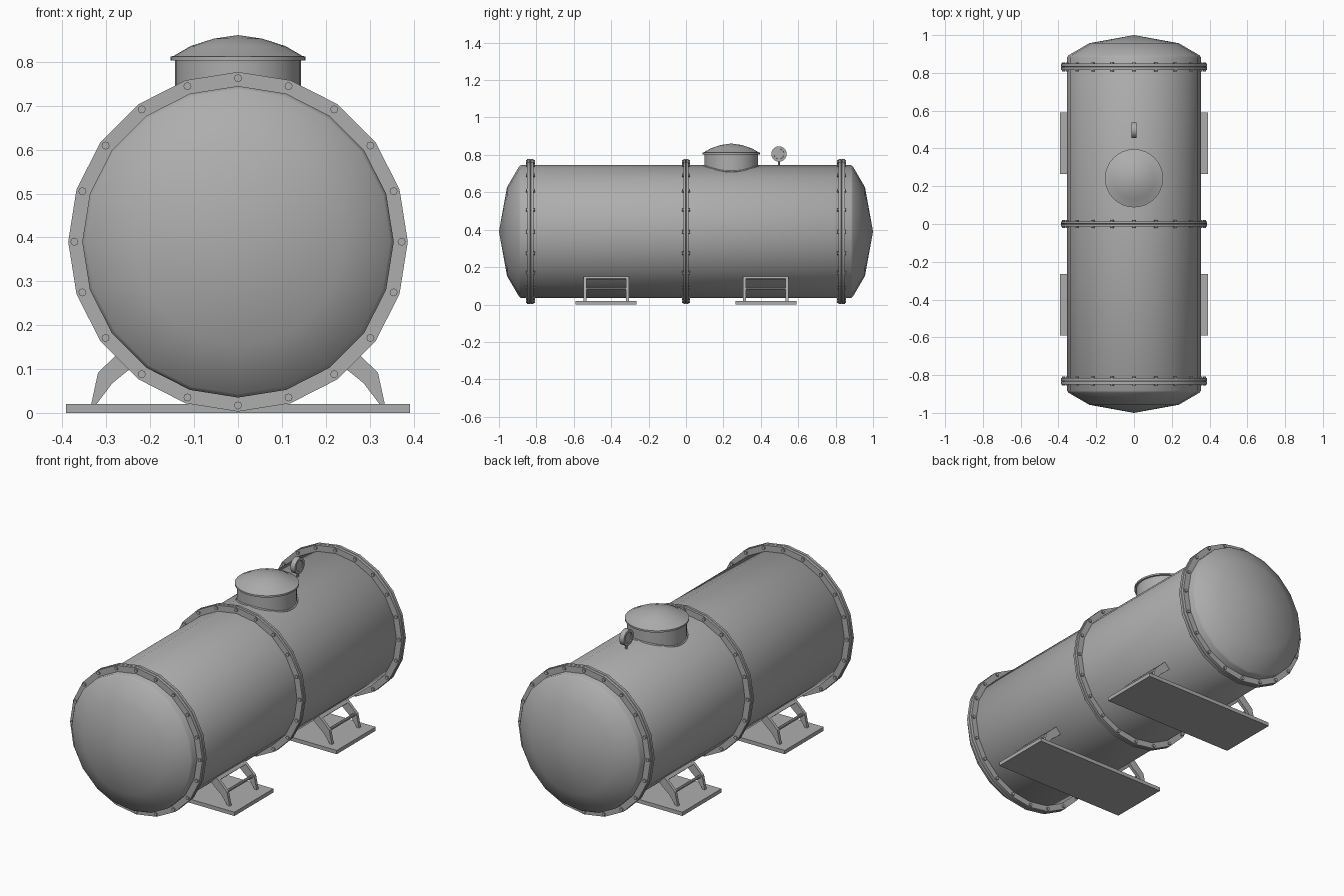
import bpy, bmesh
from math import sin, cos, pi, sqrt, radians
from mathutils import Vector

if "Cube" in bpy.data.objects:
    bpy.data.objects.remove(bpy.data.objects["Cube"])

CZ, R = 0.39, 0.355          # tank axis height and radius

# dark steel paint for every part
steel = bpy.data.materials.new("dark_steel")
steel.diffuse_color = (0.42, 0.42, 0.42, 1)
steel.use_nodes = True
steel.node_tree.nodes["Principled BSDF"].inputs["Base Color"].default_value = steel.diffuse_color


def finish(name, bm, smooth=35):
    bmesh.ops.remove_doubles(bm, verts=bm.verts, dist=1e-5)
    bmesh.ops.recalc_face_normals(bm, faces=bm.faces)
    me = bpy.data.meshes.new(name)
    bm.to_mesh(me)
    bm.free()
    me.materials.append(steel)
    ob = bpy.data.objects.new(name, me)
    bpy.context.collection.objects.link(ob)
    bpy.context.view_layer.objects.active = ob
    if smooth:
        bpy.ops.object.select_all(action='DESELECT')
        ob.select_set(True)
        bpy.ops.object.shade_smooth_by_angle(angle=radians(smooth))
    return ob


def lathe(bm, profile, segs, axis, centre):
    """Spin (radius, height) points about an axis through centre."""
    rings = []
    for r, h in profile:
        ring = []
        for i in range(segs):
            a, b = r * cos(2 * pi * i / segs), r * sin(2 * pi * i / segs)
            p = {'X': (h, a, b), 'Y': (a, h, b), 'Z': (a, b, h)}[axis]
            ring.append(bm.verts.new(Vector(p) + Vector(centre)))
            if r == 0:
                break
        rings.append(ring)
    for p, q in zip(rings, rings[1:]):
        for i in range(segs):
            j = (i + 1) % segs
            if len(p) == 1:
                bm.faces.new((p[0], q[i], q[j]))
            elif len(q) == 1:
                bm.faces.new((p[i], p[j], q[0]))
            else:
                bm.faces.new((p[i], p[j], q[j], q[i]))


def lathed(name, profile, segs, axis, centre, smooth=35):
    bm = bmesh.new()
    lathe(bm, profile, segs, axis, centre)
    return finish(name, bm, smooth)


def disc(r, h0, h1):
    return [(0, h0), (r, h0), (r, h1), (0, h1)]


def extrude_xz(name, pts, y0, y1):
    bm = bmesh.new()
    f = bm.faces.new([bm.verts.new((x, y0, z)) for x, z in pts])
    ext = bmesh.ops.extrude_face_region(bm, geom=[f])
    bmesh.ops.translate(bm, vec=(0, y1 - y0, 0),
                        verts=[v for v in ext['geom'] if isinstance(v, bmesh.types.BMVert)])
    return finish(name, bm, 0)


# tank shell with domed ends
half = [(R, 0.882), (0.347, 0.893), (0.237, 0.957), (0, 1.0)]
lathed("tank_shell", [(r, -y) for r, y in reversed(half)] + half, 20, 'Y', (0, 0, CZ), 65)

# bolted flanges: end pairs and a middle one
for label, y, t in (("front", -0.832, 0.017), ("middle", 0, 0.014), ("rear", 0.832, 0.017)):
    lathed(label + "_flange", [(0.34, -t), (0.387, -t), (0.387, -0.002), (0.383, 0),
                               (0.387, 0.002), (0.387, t), (0.34, t)], 20, 'Y', (0, y, CZ))
    bm = bmesh.new()
    for i in range(20):
        a = i * pi / 10
        lathe(bm, disc(0.009, -t - 0.007, t + 0.007), 8, 'Y',
              (0.373 * cos(a), y, CZ + 0.373 * sin(a)))
    finish(label + "_flange_bolts", bm, 0)

# manhole neck and lid
MY = 0.242
lathed("manhole_neck", disc(0.144, 0.68, 0.805), 32, 'Z', (0, MY, 0))
lathed("manhole_lid", [(0, 0.803), (0.154, 0.803), (0.154, 0.812), (0.146, 0.814),
                       (0.108, 0.836), (0.055, 0.853), (0, 0.861)], 32, 'Z', (0, MY, 0))

# weld bead where the neck meets the shell
cu = bpy.data.curves.new("neck_weld", 'CURVE')
cu.dimensions = '3D'
cu.bevel_depth = 0.005
cu.bevel_resolution = 1
cu.materials.append(steel)
sp = cu.splines.new('POLY')
sp.points.add(31)
for i, p in enumerate(sp.points):
    x, y = 0.145 * cos(i * pi / 16), 0.145 * sin(i * pi / 16)
    p.co = (x, MY + y, CZ + sqrt(R * R - x * x) - 0.003, 1)
sp.use_cyclic_u = True
bpy.context.collection.objects.link(bpy.data.objects.new("neck_weld", cu))

# pressure gauge on a thin stem
lathed("gauge", [(0, -0.009), (0.027, -0.009), (0.028, -0.0135), (0.041, -0.0135),
                 (0.041, 0.0135), (0.028, 0.0135), (0.027, 0.009), (0, 0.009)],
       20, 'X', (0, 0.497, 0.805))
lathed("gauge_stem", disc(0.006, 0.73, 0.775), 10, 'Z', (0, 0.497, 0))

# two support stands
leg = [(0.335, 0.018), (0.319, 0.092), (0.281, 0.128), (0.245, 0.162),
       (0.222, 0.125), (0.25, 0.097), (0.286, 0.068), (0.324, 0.018)]
pad = [(0.270, 0.138), (0.252, 0.155), (0.242, 0.147), (0.262, 0.130)]
for label, y in (("front", -0.427), ("rear", 0.427)):
    extrude_xz(label + "_base_plate", [(-0.392, 0), (0.392, 0), (0.392, 0.02), (-0.392, 0.02)],
               y - 0.163, y + 0.163)
    for side, s in (("right", 1), ("left", -1)):
        for n, dy in enumerate((-0.113, 0.113)):
            extrude_xz(f"{label}_{side}_leg_{n + 1}", [(s * x, z) for x, z in leg],
                       y + dy - 0.008, y + dy + 0.008)
        extrude_xz(f"{label}_{side}_pad", [(s * x, z) for x, z in pad], y - 0.119, y + 0.119)
        lathed(f"{label}_{side}_cross_bar", disc(0.008, -0.113, 0.113), 10, 'Y',
               (s * 0.306, y, 0.084))
